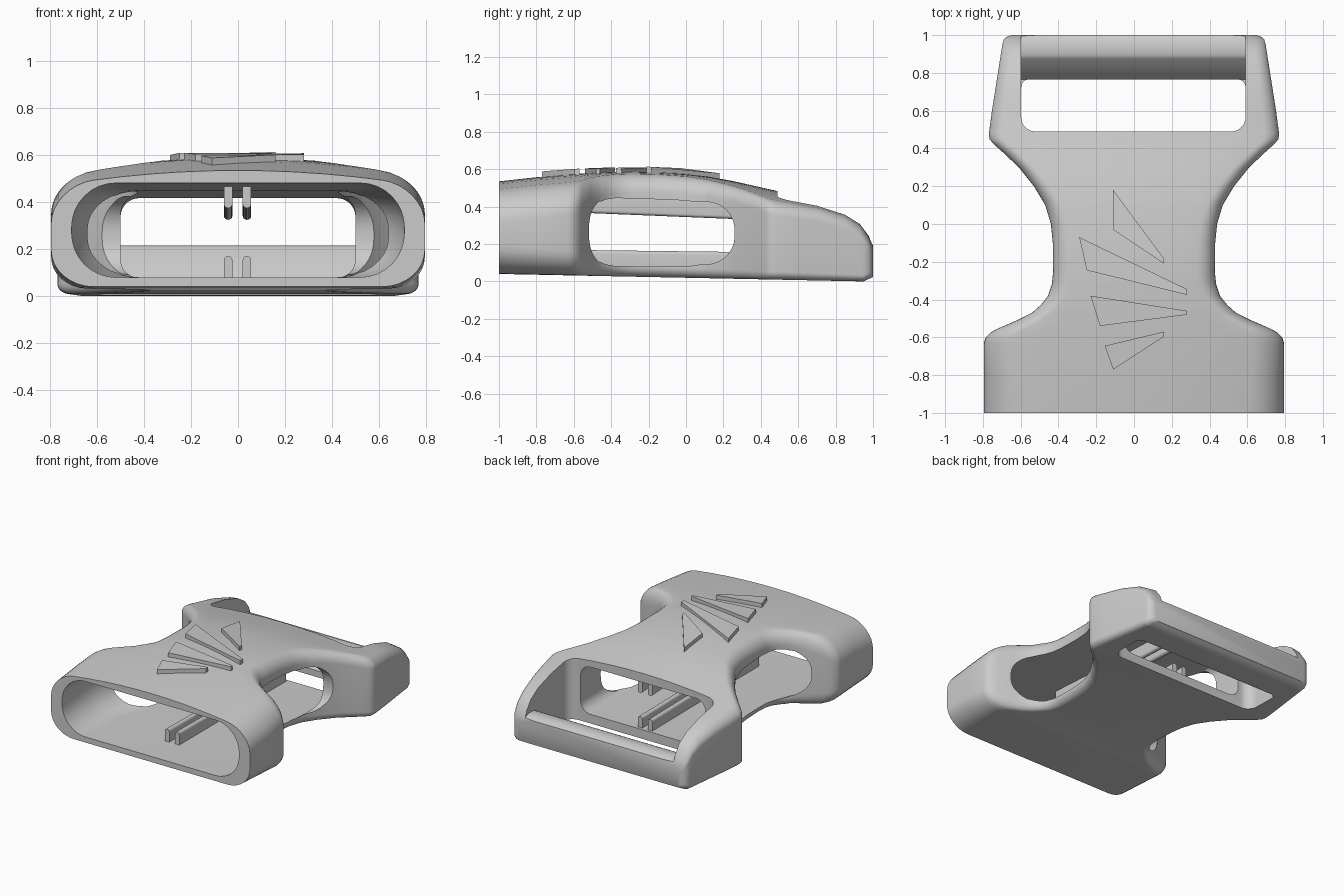
import bpy, bmesh
from math import cos, sin, pi, radians

if "Cube" in bpy.data.objects:
    bpy.data.objects.remove(bpy.data.objects["Cube"])

grey = bpy.data.materials.new("moulded_grey")
grey.use_nodes = True
grey.diffuse_color = (0.6, 0.6, 0.6, 1)
grey.node_tree.nodes["Principled BSDF"].inputs["Base Color"].default_value = (0.6, 0.6, 0.6, 1)


def loft(name, rings):
    """Skin matching rings of 3D points and cap both ends."""
    bm = bmesh.new()
    loops = [[bm.verts.new(p) for p in ring] for ring in rings]
    n = len(loops[0])
    for a, b in zip(loops, loops[1:]):
        for i in range(n):
            j = (i + 1) % n
            bm.faces.new((a[i], a[j], b[j], b[i]))
    bm.faces.new(loops[0])
    bm.faces.new(loops[-1])
    bmesh.ops.recalc_face_normals(bm, faces=bm.faces)
    mesh = bpy.data.meshes.new(name)
    bm.to_mesh(mesh)
    bm.free()
    mesh.materials.append(grey)
    ob = bpy.data.objects.new(name, mesh)
    bpy.context.collection.objects.link(ob)
    return ob


def rounded(u0, u1, v0, v1, r_low, r_high, steps=8, split=1):
    """Rounded rectangle, with its upper edge split into equal parts."""
    pts = []
    corners = ((u1, v0, -1, 1, r_low, -pi / 2), (u1, v1, -1, -1, r_high, 0),
               (u0, v1, 1, -1, r_high, pi / 2), (u0, v0, 1, 1, r_low, pi))
    for k, (u, v, su, sv, r, start) in enumerate(corners):
        for i in range(steps + 1):
            a = start + pi / 2 * i / steps
            pts.append((u + su * r + r * cos(a), v + sv * r + r * sin(a)))
        if k == 1:
            right, left = u1 - r_high, u0 + r_high
            pts += [(right + (left - right) * i / split, v1) for i in range(1, split)]
    return pts


def lerp(table, y):
    for (a, p), (b, q) in zip(table, table[1:]):
        if y <= b:
            return p + (q - p) * (y - a) / (b - a)
    return table[-1][1]


def smooth(ob):
    bpy.ops.object.select_all(action="DESELECT")
    ob.select_set(True)
    bpy.context.view_layer.objects.active = ob
    bpy.ops.object.shade_smooth_by_angle(angle=radians(35))


# Half width, crown height and corner radii along the body
WIDTH = ((-1, .795), (-.63, .795), (-.6, .785), (-.575, .76), (-.555, .725),
         (-.51, .62), (-.47, .54), (-.43, .495), (-.38, .455), (-.32, .435),
         (-.25, .428), (-.1, .43), (0, .44), (.1, .47), (.2, .53), (.3, .61),
         (.38, .695), (.425, .745), (.45, .765), (.48, .768), (.6, .752),
         (.95, .697), (.975, .69), (.99, .675), (1, .65))
TOP = ((-1, .535), (-.8, .557), (-.6, .574), (-.45, .584), (-.3, .588), (-.15, .585),
       (0, .575), (.12, .56), (.25, .537), (.48, .485), (.7, .443), (.85, .395),
       (.93, .345), (.975, .285), (1, .225))
HIGH_R = ((-1, .18), (-.6, .17), (-.45, .1), (.4, .08), (.95, .06), (1, .05))
LOW_R = ((-1, .18), (-.6, .15), (-.45, .06), (.4, .05), (1, .04))


def bottom(y):
    return .04 - .0205 * (y + 1) + max(0, y - .95) * .5


def crown(x):
    return .07 * (x / .8) ** 2


# Body shell
stations = sorted({y for y, _ in WIDTH + TOP})
rings = []
for y in stations:
    w, t, b = lerp(WIDTH, y), lerp(TOP, y), bottom(y)
    section = rounded(-w, w, b, t, lerp(LOW_R, y), lerp(HIGH_R, y), split=10)
    rings.append([(x, y, z - crown(x) * (z - b) / (t - b)) for x, z in section])
body = loft("buckle_body", rings)

# Front mouth narrowing into the passage
mouth = []
for y, w, low, high, r in ((-1.1, .71, .08, .487, .19), (-.62, .7, .08, .46, .18),
                           (-.45, .6, .08, .45, .16), (-.3, .5, .08, .445, .08),
                           (.55, .5, .075, .415, .08)):
    mouth.append([(x, y, z) for x, z in rounded(-w, w, low, high, r, r)])

# Side windows, strap slot and the space over the strap bar
window = rounded(-.49, .26, .092, .425, .15, .15)
slot = rounded(-.597, .59, .49, .765, .075, .04)
over_bar = ((.66, .7), (.66, .05), (.765, .05), (.875, .205), (.895, .215),
            (.955, .215), (.98, .205), (1.1, .15), (1.1, .7))
cutters = [loft("mouth_cutter", mouth),
           loft("window_cutter", [[(x, y, z) for y, z in window] for x in (-1, 1)]),
           loft("slot_cutter", [[(x, y, z) for x, y in slot] for z in (-.2, .8)]),
           loft("bar_cutter", [[(x, y, z) for y, z in over_bar] for x in (-.597, .59)])]
bpy.context.view_layer.objects.active = body
for cutter in cutters:
    cutter.hide_render = True
    mod = body.modifiers.new("cut", "BOOLEAN")
    mod.operation = "DIFFERENCE"
    mod.solver = "EXACT"
    mod.object = cutter
    bpy.ops.object.modifier_apply(modifier=mod.name)
    bpy.data.objects.remove(cutter)
smooth(body)

# Paired guide rails on the floor and ceiling
for side, x in (("right", -.042), ("left", .038)):
    for place, ends in (("lower", ((-.75, .05, .17), (.47, .04, .155))),
                        ("upper", ((-.75, .375, .5), (.47, .325, .45)))):
        rail = loft(f"{place}_rail_{side}",
                    [[(u, y, z) for u, z in rounded(x - .018, x + .018, a, b, .017, .017, 5)]
                     for y, a, b in ends])
        smooth(rail)

# Raised fan of tapered ribs on the top
RIBS = (((-.11, .18), (-.11, -.03), (.16, -.21), (.16, -.185)),
        ((-.29, -.07), (-.25, -.245), (.28, -.375), (.28, -.345)),
        ((-.23, -.38), (-.18, -.54), (.28, -.48), (.28, -.46)),
        ((-.155, -.645), (-.11, -.77), (.16, -.595), (.16, -.57)))
for i, outline in enumerate(RIBS):
    loft(f"top_rib_{i + 1}", [[(x, y, lerp(TOP, y) - crown(x) + h) for x, y in outline]
                              for h in (-.03, .03)])
